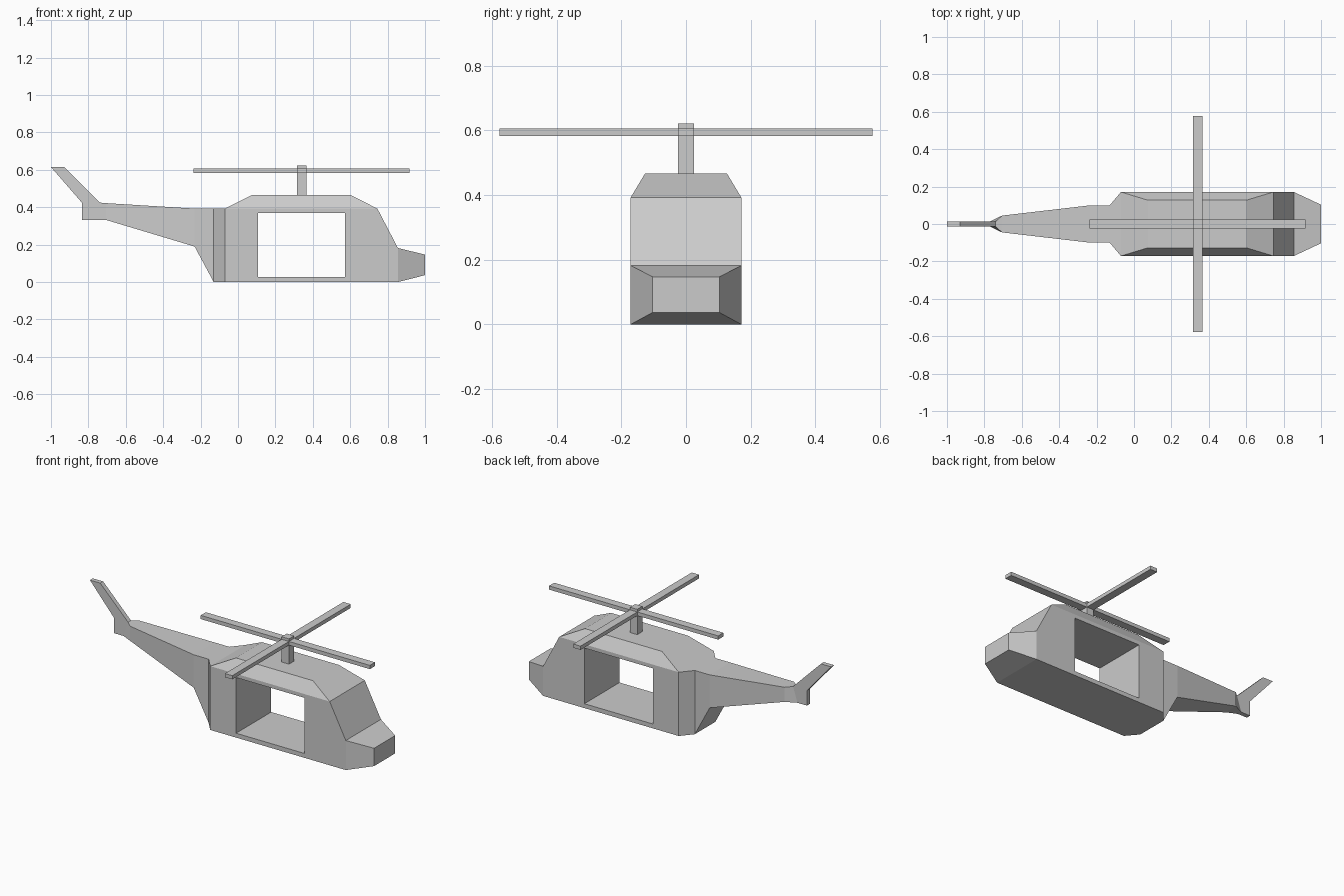
import bpy, bmesh
from mathutils import Vector

if "Cube" in bpy.data.objects:
    bpy.data.objects.remove(bpy.data.objects["Cube"])


def finish(bm, name):
    bmesh.ops.recalc_face_normals(bm, faces=bm.faces[:])
    mesh = bpy.data.meshes.new(name)
    bm.to_mesh(mesh)
    bm.free()
    obj = bpy.data.objects.new(name, mesh)
    bpy.context.collection.objects.link(obj)
    return obj


def box(name, x, y, z):
    """Box from (min, max) ranges on each axis."""
    bm = bmesh.new()
    bmesh.ops.create_cube(bm, size=1)
    for v in bm.verts:
        v.co = Vector([(r[0] + r[1]) / 2 + c * (r[1] - r[0])
                       for c, r in zip(v.co, (x, y, z))])
    return finish(bm, name)


def raise_face(bm, face, front, back, width, z):
    """Extrude a top face into a tapered block ending at the given rectangle."""
    mid = face.calc_center_median().x
    top = bmesh.ops.extrude_discrete_faces(bm, faces=[face])["faces"][0]
    for v in top.verts:
        v.co = (front if v.co.x > mid else back, width if v.co.y > 0 else -width, z)


# Fuselage cross-sections, nose to tail: bottom x, top x, bottom z, top z, half width
sections = [
    (1.0, 1.0, 0.037, 0.147, 0.103),
    (0.855, 0.855, 0, 0.182, 0.171),
    (0.745, 0.745, 0, 0.393, 0.171),
    (-0.07, -0.07, 0, 0.393, 0.171),
    (-0.13, -0.13, 0, 0.393, 0.10),
    (-0.232, -0.232, 0.19, 0.393, 0.10),
    (-0.705, -0.705, 0.332, 0.422, 0.045),
    (-0.77, -0.74, 0.332, 0.425, 0.014),
    (-0.835, -0.835, 0.332, 0.425, 0.014),
]
bm = bmesh.new()
rings = [[bm.verts.new(p) for p in ((xb, -w, zb), (xb, w, zb), (xt, w, zt), (xt, -w, zt))]
         for xb, xt, zb, zt, w in sections]
tops = []
for a, b in zip(rings, rings[1:]):
    for i in range(4):
        j = (i + 1) % 4
        face = bm.faces.new((a[i], a[j], b[j], b[i]))
        if i == 2:
            tops.append(face)
bm.faces.new(rings[0])
bm.faces.new(rings[-1])

# Cabin roof and swept tail fin
raise_face(bm, tops[2], 0.60, 0.075, 0.127, 0.466)
raise_face(bm, tops[7], -0.93, -1.0, 0.014, 0.615)
fuselage = finish(bm, "fuselage")

# Door opening straight through the cabin
cutter = box("door_cutter", (0.107, 0.573), (-0.4, 0.4), (0.027, 0.37))
cutter.hide_render = True
cut = fuselage.modifiers.new("door_opening", "BOOLEAN")
cut.operation = "DIFFERENCE"
cut.solver = "EXACT"
cut.object = cutter
bpy.context.view_layer.objects.active = fuselage
bpy.ops.object.modifier_apply(modifier=cut.name)
bpy.data.objects.remove(cutter)

# Rotor mast and crossed blades
cx, half, span = 0.34, 0.025, 0.577
blade_z = (0.583, 0.606)
box("rotor_mast", (cx - half, cx + half), (-half, half), (0.46, 0.622))
box("rotor_blade_long", (cx - span, cx + span), (-half, half), blade_z)
box("rotor_blade_cross", (cx - half, cx + half), (-span, span), blade_z)
